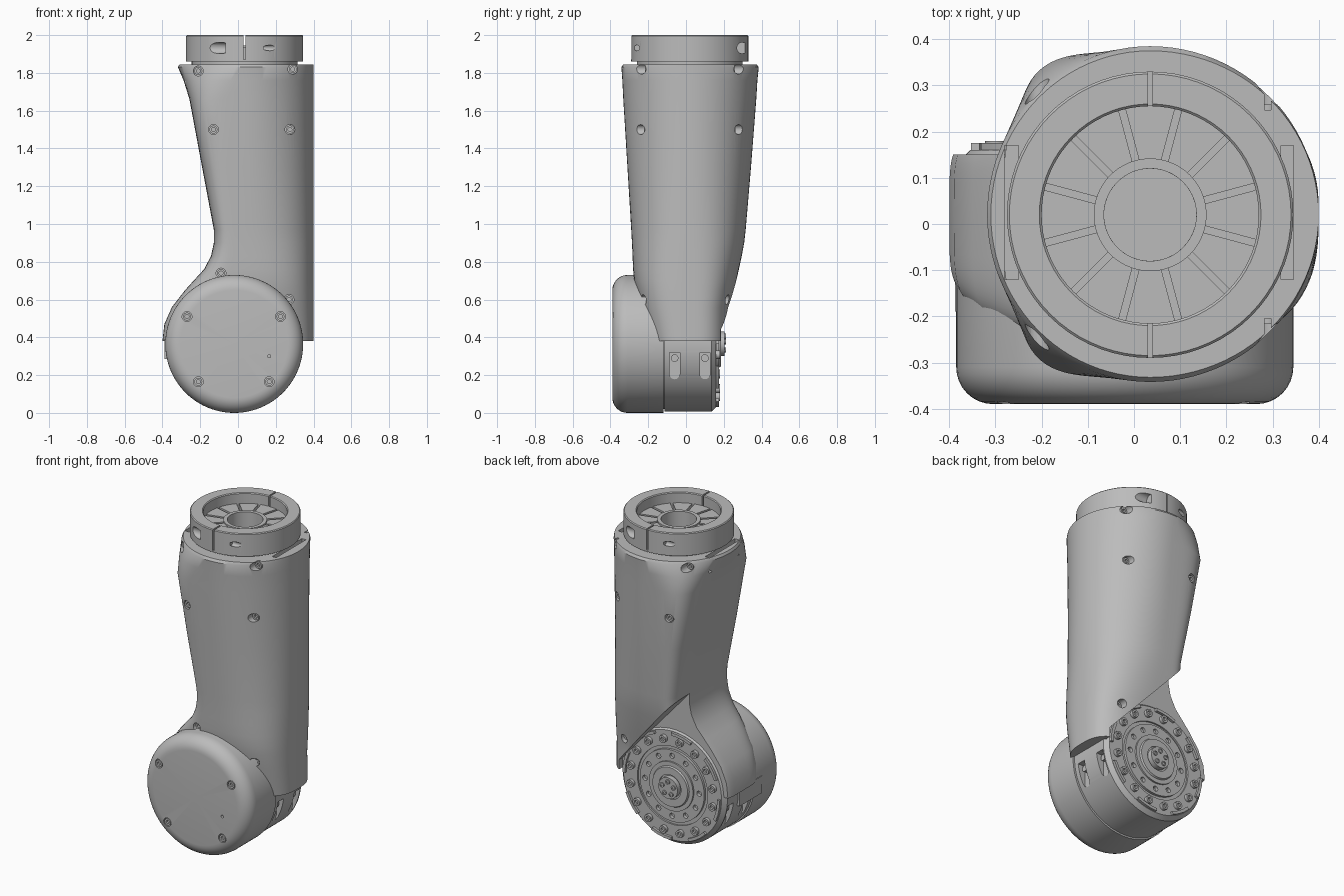
import bpy, bmesh, math
from mathutils import Vector, Matrix

if "Cube" in bpy.data.objects:
    bpy.data.objects.remove(bpy.data.objects["Cube"])

GREY = bpy.data.materials.new("satin_grey")
GREY.use_nodes = True
GREY.diffuse_color = (0.5, 0.5, 0.5, 1)
GREY.node_tree.nodes["Principled BSDF"].inputs["Base Color"].default_value = (0.5, 0.5, 0.5, 1)

UP, FRONT, BACK, RIGHT = Vector((0, 0, 1)), Vector((0, -1, 0)), Vector((0, 1, 0)), Vector((1, 0, 0))
CX, CY = 0.035, 0.02          # vertical axis of the upper flange
JX, JZ = -0.02, 0.365         # horizontal axis of the elbow joint


def finish(bm, name, angle=35):
    bmesh.ops.recalc_face_normals(bm, faces=bm.faces)
    mesh = bpy.data.meshes.new(name)
    bm.to_mesh(mesh)
    bm.free()
    mesh.materials.append(GREY)
    ob = bpy.data.objects.new(name, mesh)
    bpy.context.collection.objects.link(ob)
    bpy.ops.object.select_all(action='DESELECT')
    ob.select_set(True)
    bpy.context.view_layer.objects.active = ob
    bpy.ops.object.shade_smooth_by_angle(angle=math.radians(angle))
    return ob


def lathe(bm, profile, centre, axis=UP, steps=72, closed=False):
    """Turn (radius, height) points about an axis."""
    tmp = bmesh.new()
    vs = [tmp.verts.new((r, 0, h)) for r, h in profile]
    pairs = list(zip(vs, vs[1:])) + ([(vs[-1], vs[0])] if closed else [])
    es = [tmp.edges.new(p) for p in pairs]
    bmesh.ops.spin(tmp, geom=vs + es, cent=(0, 0, 0), axis=(0, 0, 1), angle=math.tau, steps=steps)
    bmesh.ops.remove_doubles(tmp, verts=tmp.verts, dist=1e-5)
    bmesh.ops.recalc_face_normals(tmp, faces=tmp.faces)
    tmp.transform(Matrix.Translation(centre) @ axis.to_track_quat('Z', 'Y').to_matrix().to_4x4())
    mesh = bpy.data.meshes.new("temporary")
    tmp.to_mesh(mesh)
    tmp.free()
    bm.from_mesh(mesh)
    bpy.data.meshes.remove(mesh)


def rod(bm, centre, axis, r, length, steps=24):
    lathe(bm, [(0, 0), (r, 0), (r, length), (0, length)], centre, axis, steps)


def screw(bm, centre, axis, r, h=0.012):
    lathe(bm, [(0, -h), (r, -h), (r, h), (r * .5, h), (r * .5, 0), (0, 0)], centre, axis, 16)


def box(bm, lo, hi):
    lo, hi = Vector(lo), Vector(hi)
    m = Matrix.Translation((lo + hi) / 2) @ Matrix.Diagonal((*(hi - lo), 1))
    bmesh.ops.create_cube(bm, size=1, matrix=m)


def prism(bm, pts, low, high, to3d):
    a = [bm.verts.new(to3d(p, low)) for p in pts]
    b = [bm.verts.new(to3d(p, high)) for p in pts]
    bm.faces.new(a)
    bm.faces.new(b)
    for i in range(len(pts)):
        j = (i + 1) % len(pts)
        bm.faces.new((a[i], a[j], b[j], b[i]))


def cut(ob, bm):
    cutter = finish(bm, "cutter")
    cutter.hide_render = True
    mod = ob.modifiers.new("cut", 'BOOLEAN')
    mod.operation, mod.solver, mod.object = 'DIFFERENCE', 'EXACT', cutter
    mod.use_self = True
    bpy.context.view_layer.objects.active = ob
    bpy.ops.object.modifier_apply(modifier=mod.name)
    bpy.data.objects.remove(cutter)
    bpy.ops.object.select_all(action='DESELECT')
    ob.select_set(True)
    bpy.ops.object.shade_smooth_by_angle(angle=math.radians(35))


def polar(r, deg, y):
    a = math.radians(deg)
    return Vector((JX + r * math.cos(a), y, JZ + r * math.sin(a)))


# Arm shell: height, left edge, front and back half widths, left and right squareness
SECTIONS = [
    (0.38, -0.40, 0.22, 0.21, 5, 3), (0.47, -0.39, 0.24, 0.21, 5, 3),
    (0.56, -0.35, 0.265, 0.215, 5, 2.9), (0.65, -0.28, 0.285, 0.235, 5, 2.8),
    (0.70, -0.235, 0.295, 0.247, 5, 2.7), (0.76, -0.18, 0.30, 0.26, 5, 2.6),
    (0.83, -0.143, 0.303, 0.275, 5, 2.5), (0.90, -0.128, 0.306, 0.288, 5, 2.4),
    (0.97, -0.128, 0.31, 0.296, 5, 2.3), (1.30, -0.19, 0.33, 0.324, 5, 2.1),
    (1.66, -0.257, 0.352, 0.352, 4.5, 2), (1.76, -0.288, 0.357, 0.358, 2.8, 2),
    (1.83, -0.318, 0.362, 0.365, 2, 2), (1.845, -0.31, 0.352, 0.355, 2, 2)]


def shell_point(sec, a):
    z, left, front, back, nl, nr = sec
    c, s = math.cos(a), math.sin(a)
    n, rx = (nr, 0.365) if c >= 0 else (nl, CX - left)
    ry = back if s >= 0 else front
    power = lambda v: math.copysign(abs(v) ** (2 / n), v)
    return Vector((CX + rx * power(c), CY + ry * power(s), z))


def shell_depth(x, z, side):
    """Surface y of the shell at a given x and z."""
    sec = min(SECTIONS, key=lambda t: abs(t[0] - z))
    ring = [shell_point(sec, side * math.pi * i / 200) for i in range(201)]
    return min(ring, key=lambda p: abs(p.x - x)).y


bm = bmesh.new()
N = 96
rings = [[bm.verts.new(shell_point(s, math.tau * i / N)) for i in range(N)] for s in SECTIONS]
for lower, upper in zip(rings, rings[1:]):
    for i in range(N):
        j = (i + 1) % N
        bm.faces.new((lower[i], lower[j], upper[j], upper[i]))
bm.faces.new(rings[0])
bm.faces.new(rings[-1])
shell = finish(bm, "arm_shell")

# Flat joint face under the slanted back skirt
bm = bmesh.new()
prism(bm, [(0.33, 0.2), (0.33, 0.44), (-0.13, 0.96), (-0.6, 1.4), (-0.6, 0.2)], 0.15, 0.7,
      lambda p, y: (p[0], y, p[1]))
cut(shell, bm)

# Screw recesses, top slots and the central bore
bm, heads = bmesh.new(), bmesh.new()
for x, z in [(-0.21, 1.81), (0.29, 1.82), (-0.13, 1.5), (0.275, 1.5), (-0.09, 0.74), (0.27, 0.6)]:
    for side, axis in ((-1, FRONT), (1, BACK)):
        if side > 0 and z == 0.74:
            continue
        y = shell_depth(x, z, side) - side * 0.035
        rod(bm, (x, y, z), axis, 0.026, 0.3)
        screw(heads, (x, y, z), axis, 0.021)
box(bm, (-0.28, -0.12, 1.75), (-0.25, 0.17, 1.9))
box(bm, (0.318, -0.12, 1.75), (0.345, 0.17, 1.9))
rod(bm, (CX, CY, 1.3), UP, 0.1, 0.7, 48)
cut(shell, bm)
finish(heads, "shell_screws")

# Upper clamp flange with split ring
bm = bmesh.new()
lathe(bm, [(.235, 1.90), (.235, 1.995), (.24, 2), (.305, 2), (.31, 1.995), (.31, 1.86), (.28, 1.86),
           (.28, 1.82), (.1, 1.82), (.1, 1.945), (.122, 1.945), (.122, 1.90)], (CX, CY, 0), closed=True)
flange = finish(bm, "clamp_flange")
bm = bmesh.new()
for s in (-1, 1):
    ys = sorted((CY + s * 0.23, CY + s * 0.4))
    box(bm, (CX - .005, ys[0], 1.87), (CX + .005, ys[1], 2.1))
    y = CY + s * 0.28
    rod(bm, (CX + s * 0.1, y, 1.932), RIGHT * s, 0.03, 0.4)
    rod(bm, (CX - s * 0.1, y, 1.932), RIGHT * -s, 0.015, 0.4)
cut(flange, bm)

# Twelve wedge pads with grooves between them
bm = bmesh.new()
for k in range(12):
    pts = []
    for r, order in ((0.12, 1), (0.237, -1)):
        half = math.pi / 12 - 0.0075 / r
        for t in (-1, 0, 1):
            a = math.tau * k / 12 + order * t * half
            pts.append((CX + r * math.cos(a), CY + r * math.sin(a)))
    prism(bm, pts, 1.89, 1.935, lambda p, z: (p[0], p[1], z))
finish(bm, "flange_pads", 20)

# Rounded front joint cover
bm = bmesh.new()
arc = [(0.285 + 0.08 * math.cos(t), 0.31 + 0.08 * math.sin(t)) for t in
       [math.pi / 2 * i / 8 for i in range(9)]]
lathe(bm, [(0, 0.12), (0.365, 0.12)] + arc + [(0, 0.39)], (JX, 0, JZ), FRONT, 96)
cover = finish(bm, "joint_cover")
bm, heads = bmesh.new(), bmesh.new()
for x, z in [(-0.27, 0.51), (0.225, 0.51), (-0.21, 0.165), (0.165, 0.165)]:
    rod(bm, (x, -0.37, z), FRONT, 0.026, 0.1)
    screw(heads, (x, -0.375, z), FRONT, 0.021)
rod(bm, (0.165, -0.37, 0.3), FRONT, 0.008, 0.1)
cut(cover, bm)
finish(heads, "cover_screws")

# Joint motor drum with side slots
bm = bmesh.new()
lathe(bm, [(0, -0.125), (0.345, -0.125), (0.345, -0.115), (0.358, -0.115), (0.358, 0.135), (0.335, 0.16),
           (0.24, 0.16), (0.24, 0.15), (0.22, 0.15), (0.22, 0.165), (0, 0.165)], (JX, 0, JZ), BACK, 96)
drum = finish(bm, "motor_drum")
bm, heads = bmesh.new(), bmesh.new()
for s in (-1, 1):
    for y in (-0.06, 0.1):
        x = JX + s * 0.305
        outline = [(y + 0.027 * math.cos(t), 0.205 + 0.027 * math.sin(t)) for t in
                   [math.pi + math.pi * i / 10 for i in range(11)]]
        prism(bm, outline + [(y + 0.027, 0.32), (y - 0.027, 0.32)], x, x + s * 0.2,
              lambda p, h: (h, p[0], p[1]))
        rod(heads, (x, y, 0.29), RIGHT * s, 0.02, 0.025)
for k in range(12):
    rod(bm, polar(0.185, 30 * k, 0.145), BACK, 0.016, 0.1, 16)
cut(drum, bm)
finish(heads, "slot_pins")

# Raised output hub, rim lugs and bolt circles on the back
bm = bmesh.new()
lathe(bm, [(0, 0.14), (0.15, 0.14), (0.15, 0.175), (0.125, 0.175), (0.12, 0.185), (0.075, 0.185),
           (0.075, 0.175), (0.065, 0.175), (0.065, 0.205), (0, 0.205)], (JX, 0, JZ), BACK)
finish(bm, "output_hub")
bm = bmesh.new()
for k in range(16):
    screw(bm, polar(0.285, 22.5 * k + 11, 0.168), BACK, 0.023)
for k in range(5):
    screw(bm, polar(0.04, 72 * k + 18, 0.207), BACK, 0.014, 0.005)
finish(bm, "hub_bolts")
bm = bmesh.new()
for k in range(8):
    pts = [polar(r, 45 * k + d, 0) for r, ds in ((0.315, (0, 8, 16, 24)), (0.333, (24, 16, 8, 0))) for d in ds]
    prism(bm, pts, 0.15, 0.175, lambda p, y: (p.x, y, p.z))
finish(bm, "rim_lugs")

# Stop block below the shell on the outer side
bm = bmesh.new()
box(bm, (-0.388, -0.19, 0.285), (-0.34, 0.03, 0.39))
finish(bm, "stop_block")
